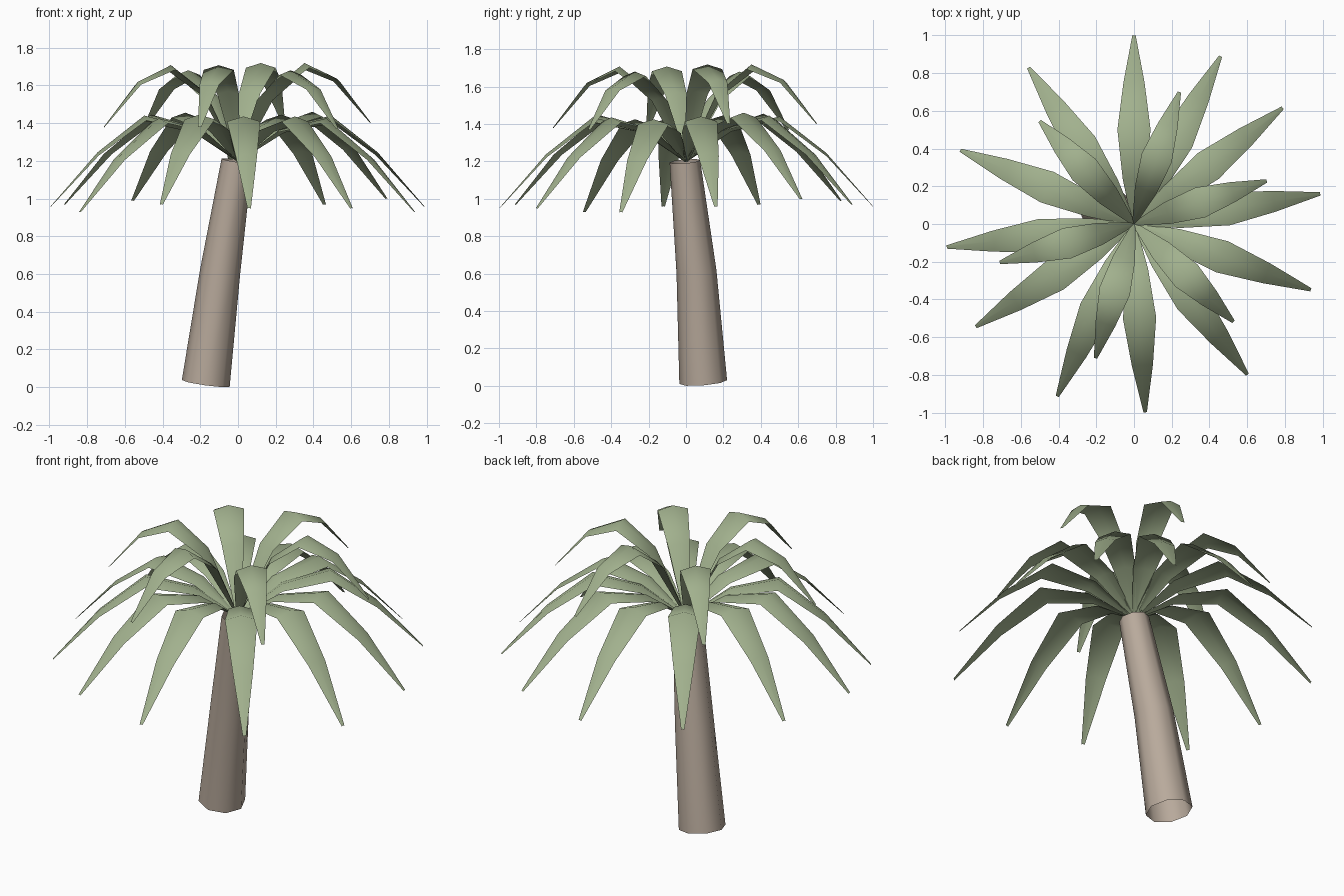
import bpy, bmesh, math
from mathutils import Vector

if "Cube" in bpy.data.objects:
    bpy.data.objects.remove(bpy.data.objects["Cube"])


def make_material(name, rgb):
    mat = bpy.data.materials.new(name)
    mat.use_nodes = True
    mat.diffuse_color = (*rgb, 1)
    mat.node_tree.nodes["Principled BSDF"].inputs["Base Color"].default_value = (*rgb, 1)
    return mat


def finish(name, bm, mat):
    mesh = bpy.data.meshes.new(name)
    bm.to_mesh(mesh)
    bm.free()
    mesh.materials.append(mat)
    obj = bpy.data.objects.new(name, mesh)
    bpy.context.collection.objects.link(obj)
    bpy.ops.object.select_all(action="DESELECT")
    obj.select_set(True)
    bpy.context.view_layer.objects.active = obj
    bpy.ops.object.shade_smooth_by_angle(angle=math.radians(100))


def bridge(bm, rows, closed):
    """Join neighbouring rows of vertices with quads."""
    for low, high in zip(rows, rows[1:]):
        n = len(low)
        for i in range(n if closed else n - 1):
            j = (i + 1) % n
            bm.faces.new((low[i], low[j], high[j], high[i]))


bark = make_material("warm grey bark", (0.48, 0.40, 0.33))
green = make_material("sage leaf", (0.36, 0.44, 0.27))

# Leaning, tapered trunk: an open tube of three rings square to its axis
SIDES = 8
centres = [Vector((-0.171, 0.092, 0.02)), Vector((-0.095, 0.056, 0.61)), Vector((-0.006, -0.006, 1.2))]
radii = [0.128, 0.107, 0.082]
axis = (centres[-1] - centres[0]).normalized()
side = axis.cross(Vector((0, 1, 0))).normalized()
across = axis.cross(side)
bm = bmesh.new()
rings = []
for centre, radius in zip(centres, radii):
    turns = [math.tau * i / SIDES for i in range(SIDES)]
    rings.append([bm.verts.new(centre + radius * (side * math.cos(t) + across * math.sin(t)))
                  for t in turns])
bridge(bm, rings, True)
lowest = min(v.co.z for v in rings[0])
for v in rings[0]:
    v.co.z -= lowest
finish("trunk", bm, bark)

# Leaf midribs: distance from the crown, height, half width
LOWER = [(0, 1.2, 0.01), (0.24, 1.375, 0.06), (0.5, 1.44, 0.088), (0.75, 1.245, 0.056), (1, 0.96, 0.009)]
UPPER = [(0, 1.2, 0.01), (0.19, 1.57, 0.06), (0.37, 1.707, 0.083), (0.55, 1.62, 0.054), (0.74, 1.38, 0.009)]
SAGGING = [(0, 1.2, 0.01), (0.2, 1.54, 0.06), (0.39, 1.68, 0.083), (0.56, 1.595, 0.054), (0.74, 1.37, 0.009)]


def leaf(name, profile, degrees, lift):
    """A drooping blade folded down along its midrib."""
    a = math.radians(degrees)
    out = Vector((math.cos(a), math.sin(a), 0))
    left = Vector((-math.sin(a), math.cos(a), 0))
    bm = bmesh.new()
    rows = []
    for r, z, half in profile:
        centre = out * r + Vector((0, 0, z + lift * r))
        rows.append([bm.verts.new(centre + left * half * s - Vector((0, 0, 0.3 * half * abs(s))))
                     for s in (1, 0, -1)])
    bridge(bm, rows, False)
    bmesh.ops.recalc_face_normals(bm, faces=bm.faces)
    if sum(f.normal.z for f in bm.faces) < 0:
        bmesh.ops.reverse_faces(bm, faces=bm.faces)
    finish(name, bm, green)


# Lower crown: direction and small lift of each leaf
lower_leaves = [(90, 0), (62.7, .01), (38, .04), (9.2, 0), (-20.4, -.03), (-53, -.01),
                (-86.6, -.01), (-114, .01), (-147, -.03), (-173, 0), (157, .01), (124, .03)]
for i, (degrees, lift) in enumerate(lower_leaves, 1):
    leaf(f"lower_leaf_{i}", LOWER, degrees, lift)

# Upper crown: two of the leaves sag a little
upper_leaves = [(71, UPPER, .03), (18, UPPER, .03), (-44.5, SAGGING, 0),
                (-106, UPPER, 0), (196, UPPER, 0), (132.5, SAGGING, 0)]
for i, (degrees, profile, lift) in enumerate(upper_leaves, 1):
    leaf(f"upper_leaf_{i}", profile, degrees, lift)
